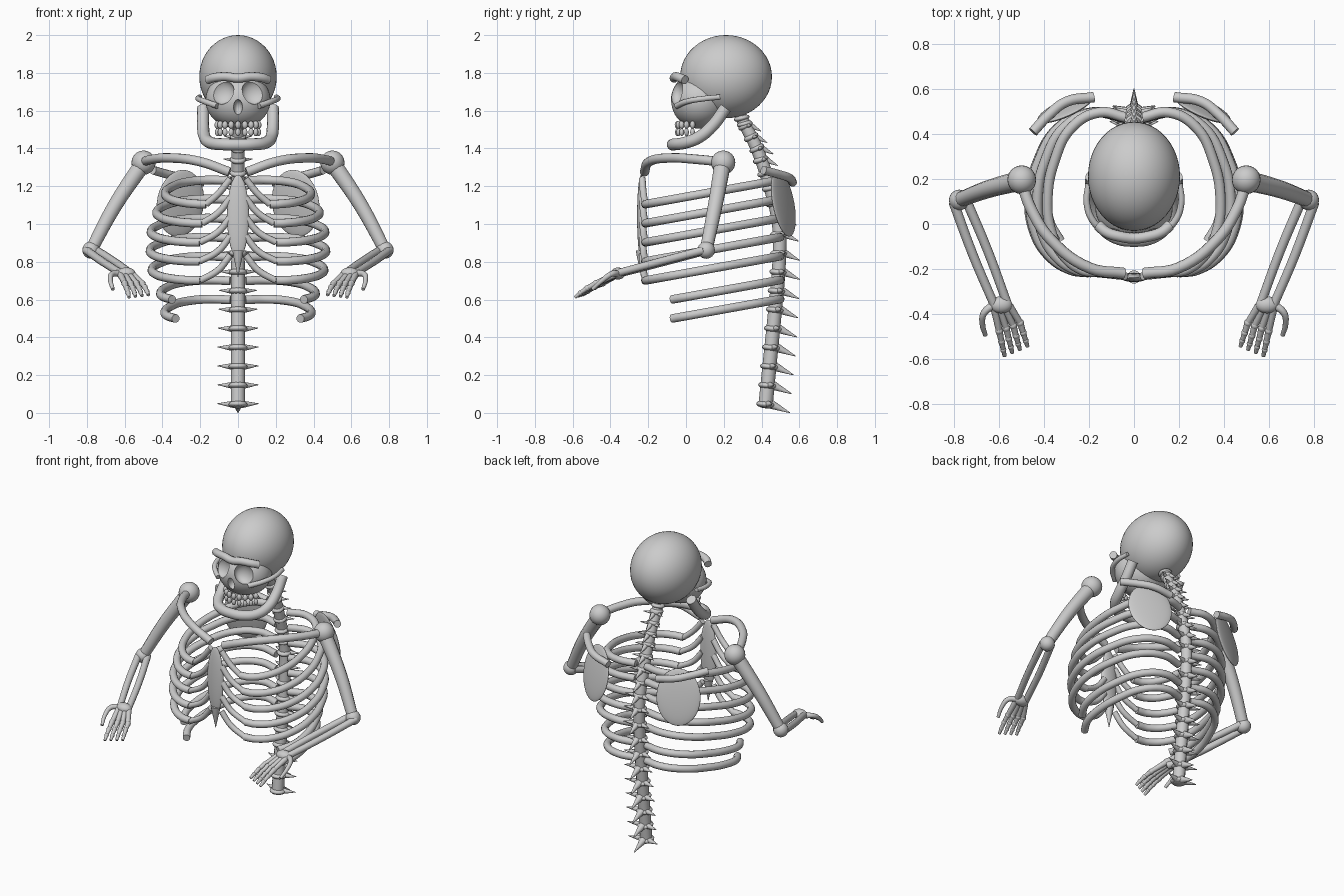
import bpy, math
from mathutils import Vector

if "Cube" in bpy.data.objects:
    bpy.data.objects.remove(bpy.data.objects["Cube"], do_unlink=True)

bone = bpy.data.materials.new("bone_grey")
bone.use_nodes = True
GREY = (0.6, 0.6, 0.6, 1)
bone.diffuse_color = GREY
bone.node_tree.nodes["Principled BSDF"].inputs["Base Color"].default_value = GREY
SIDES = (("left", 1), ("right", -1))


def select(ob):
    bpy.ops.object.select_all(action='DESELECT')
    ob.select_set(True)
    bpy.context.view_layer.objects.active = ob


def finish(ob, name):
    ob.name = name
    ob.data.materials.clear()
    ob.data.materials.append(bone)
    select(ob)
    bpy.ops.object.shade_smooth_by_angle(angle=math.radians(40))
    return ob


def ball(name, loc, radii, rot=(0, 0, 0), seg=24):
    bpy.ops.mesh.primitive_uv_sphere_add(segments=seg, ring_count=seg // 2, radius=1, location=loc, rotation=rot)
    ob = bpy.context.object
    ob.scale = radii
    return finish(ob, name)


def tube(name, pts, r, r_end=None, steps=6):
    """Round bone swept through the points, tapering from r to r_end."""
    r_end = r if r_end is None else r_end
    cu = bpy.data.curves.new(name, 'CURVE')
    cu.dimensions = '3D'
    cu.bevel_depth = 1
    cu.bevel_resolution = 4
    cu.resolution_u = steps
    cu.use_fill_caps = True
    sp = cu.splines.new('BEZIER')
    sp.bezier_points.add(len(pts) - 1)
    for i, (bp, p) in enumerate(zip(sp.bezier_points, pts)):
        bp.co = p
        bp.handle_left_type = bp.handle_right_type = 'AUTO'
        bp.radius = r + (r_end - r) * i / (len(pts) - 1)
    ob = bpy.data.objects.new(name, cu)
    bpy.context.collection.objects.link(ob)
    select(ob)
    bpy.ops.object.convert(target='MESH')
    return finish(bpy.context.object, name)


def flip(pts, s):
    return [(x * s, y, z) for x, y, z in pts]


def both(name, pts, r, r_end=None):
    for side, s in SIDES:
        tube(f"{side}_{name}", flip(pts, s), r, r_end)


def symmetric(name, half, r):
    """Tube running from the left, through the middle, to the right."""
    tube(name, half + flip(half[-2::-1], -1), r)


# Skull: cranium and face with hollow sockets and nose
ball("cranium", (0, 0.212, 1.78), (0.205, 0.243, 0.22), seg=48)
face = ball("face", (0, 0.072, 1.655), (0.172, 0.152, 0.15), seg=48)
cutters = [ball("socket_cutter", (s * 0.085, -0.055, 1.70), (0.067, 0.045, 0.067)) for _, s in SIDES]
cutters.append(ball("nose_cutter", (0, -0.078, 1.617), (0.024, 0.04, 0.042)))
for c in cutters:
    c.hide_render = True
    mod = face.modifiers.new("hollow", 'BOOLEAN')
    mod.operation = 'DIFFERENCE'
    mod.object = c
    select(face)
    bpy.ops.object.modifier_apply(modifier=mod.name)
    bpy.data.objects.remove(c, do_unlink=True)
finish(face, "face")

# Brow, cheekbones, jaw
symmetric("brow_ridge", [(0.16, -0.005, 1.763), (0.125, -0.035, 1.775), (0.065, -0.055, 1.78), (0, -0.063, 1.772)], 0.024)
both("cheekbone", [(0.11, -0.05, 1.625), (0.18, 0.01, 1.65), (0.21, 0.09, 1.663), (0.203, 0.18, 1.672)], 0.016, 0.014)
symmetric("jaw", [(0.185, 0.21, 1.615), (0.185, 0.145, 1.525), (0.176, 0.07, 1.46),
                  (0.145, -0.005, 1.43), (0.08, -0.057, 1.422), (0, -0.07, 1.42)], 0.032)

# Teeth in two arched rows
for row, z, size in (("upper", 1.525, 1.1), ("lower", 1.486, 0.95)):
    for i in range(9):
        a = math.radians(-76 + 152 * i / 8)
        ball(f"{row}_tooth_{i + 1}", (0.112 * math.sin(a), 0.06 - 0.105 * math.cos(a), z),
             (0.0145 * size, 0.0135 * size, 0.021), seg=12)

# Spine column following a gentle curve
SPINE = [(0.03, 0.42), (0.25, 0.442), (0.55, 0.472), (0.8, 0.493), (1.0, 0.49),
         (1.2, 0.443), (1.4, 0.375), (1.52, 0.315), (1.57, 0.29)]
tube("spine_column", [(0, y, z) for z, y in SPINE], 0.038, 0.032)


def spine_at(z):
    for (z0, y0), (z1, y1) in zip(SPINE, SPINE[1:]):
        if z <= z1:
            slope = (y1 - y0) / (z1 - z0)
            return y0 + slope * (z - z0), slope


# Vertebrae: disc, rear spike and two side spikes
heights = [0.045 + 0.1 * i for i in range(10)] + [1.03 + 0.08 * i for i in range(4)] + [1.34 + 0.06 * i for i in range(4)]
for n, z in enumerate(heights):
    y, slope = spine_at(z)
    k = 1 - 0.32 * max(0, z - 0.4)
    wide = 0.025 + 0.025 * k
    ball(f"vertebra_{n + 1}", (0, y, z), (wide, wide, 0.021), (-math.atan(slope), 0, 0), seg=16)
    tube(f"rear_spike_{n + 1}", [(0, y + 0.03, z), (0, y + 0.128 * k, z - 0.044 * k)], 0.024 * k, 0.002, 1)
    both(f"side_spike_{n + 1}", [(0.02, y + 0.01, z), (0.108 * k, y + 0.035, z + 0.004)], 0.02 * k, 0.002)
for n, z in enumerate((1.53, 1.56)):
    y, slope = spine_at(z)
    ball(f"neck_ring_{n + 1}", (0, y, z), (0.042, 0.042, 0.018), (-math.atan(slope) / 2, 0, 0), seg=16)

# Ribs: one outline scaled in width, sloping down to the front
RIB = [(0.1, 0.475), (0.4, 0.497), (0.72, 0.43), (0.92, 0.28), (1, 0.12),
       (0.96, -0.03), (0.82, -0.14), (0.6, -0.205), (0.44, -0.215)]
for n, width in enumerate((0.385, 0.43, 0.46, 0.465, 0.455, 0.41, 0.388)):
    front = 1.105 - 0.101 * n
    outline = RIB if n < 5 else RIB[:5] + [(0.97, 0.01), (0.85, -0.075)]
    pts = [(fx * width, y, front + 0.18 * (y + 0.215)) for fx, y in outline]
    if n >= 5:
        pts = [(x, y, z - 0.025) for x, y, z in pts]
    both(f"rib_{n + 1}", pts, 0.023)
    if n < 5:
        both(f"rib_cartilage_{n + 1}", [pts[-1], (0.105, -0.225, front + 0.055), (0.04, -0.232, front + 0.135)], 0.018)

# Breastbone
ball("breastbone", (0, -0.238, 1.04), (0.058, 0.021, 0.22), seg=32)
tube("breastbone_tip", [(0, -0.236, 0.86), (0, -0.236, 0.72)], 0.03, 0.002)

# Shoulders
both("collarbone", [(0.045, -0.22, 1.275), (0.2, -0.195, 1.33), (0.37, -0.07, 1.35),
                    (0.455, 0.06, 1.342), (0.5, 0.18, 1.33)], 0.025)
both("shoulder_blade_ridge", [(0.18, 0.565, 1.22), (0.3, 0.545, 1.245), (0.38, 0.485, 1.265), (0.45, 0.41, 1.285)], 0.023)
for side, s in SIDES:
    ball(f"{side}_shoulder_blade", (s * 0.305, 0.515, 1.11), (0.137, 0.02, 0.18),
         (math.radians(11), 0, math.radians(-24 * s)), seg=32)
    ball(f"{side}_shoulder_joint", (s * 0.5, 0.197, 1.325), (0.064,) * 3)
    ball(f"{side}_elbow_joint", (s * 0.778, 0.107, 0.862), (0.046,) * 3)
    ball(f"{side}_wrist", (s * 0.592, -0.36, 0.738), (0.05, 0.038, 0.032))

# Arms
both("upper_arm", [(0.5, 0.195, 1.325), (0.65, 0.155, 1.1), (0.778, 0.107, 0.862)], 0.045, 0.034)
elbow, wrist = Vector((0.778, 0.107, 0.862)), Vector((0.592, -0.36, 0.738))
across = (wrist - elbow).cross(Vector((0, 0, 1))).normalized()
for name, d in (("inner_forearm", 1), ("outer_forearm", -1)):
    mid = (elbow + wrist) / 2 + across * 0.034 * d
    both(name, [elbow + across * 0.028 * d, mid, wrist + across * 0.028 * d], 0.022, 0.02)


# Hands: chains of small bones with round knuckles
def finger(name, joints):
    for side, s in SIDES:
        chain = flip(joints, s)
        for j in range(len(chain) - 1):
            r = 0.0175 - 0.002 * j
            tube(f"{side}_{name}_bone_{j + 1}", chain[j:j + 2], r, r - 0.003, 2)
            if j:
                ball(f"{side}_{name}_knuckle_{j}", chain[j], (r + 0.002,) * 3, seg=12)


for i in range(4):
    base = Vector((0.622 - 0.022 * i, -0.375 + 0.004 * i, 0.732))
    knuckle = Vector((0.6 - 0.031 * i, -0.477 + 0.012 * i, 0.686))
    tip = Vector((0.576 - 0.034 * i, -0.588 + 0.014 * i, 0.612 + 0.004 * i))
    finger(f"finger_{i + 1}", [base, knuckle, knuckle.lerp(tip, 0.42) + Vector((0, 0, 0.005)),
                               knuckle.lerp(tip, 0.75) + Vector((0, 0, 0.004)), tip])
both("thumb", [(0.625, -0.36, 0.738), (0.667, -0.395, 0.735), (0.675, -0.445, 0.70), (0.662, -0.495, 0.655)], 0.018, 0.01)
